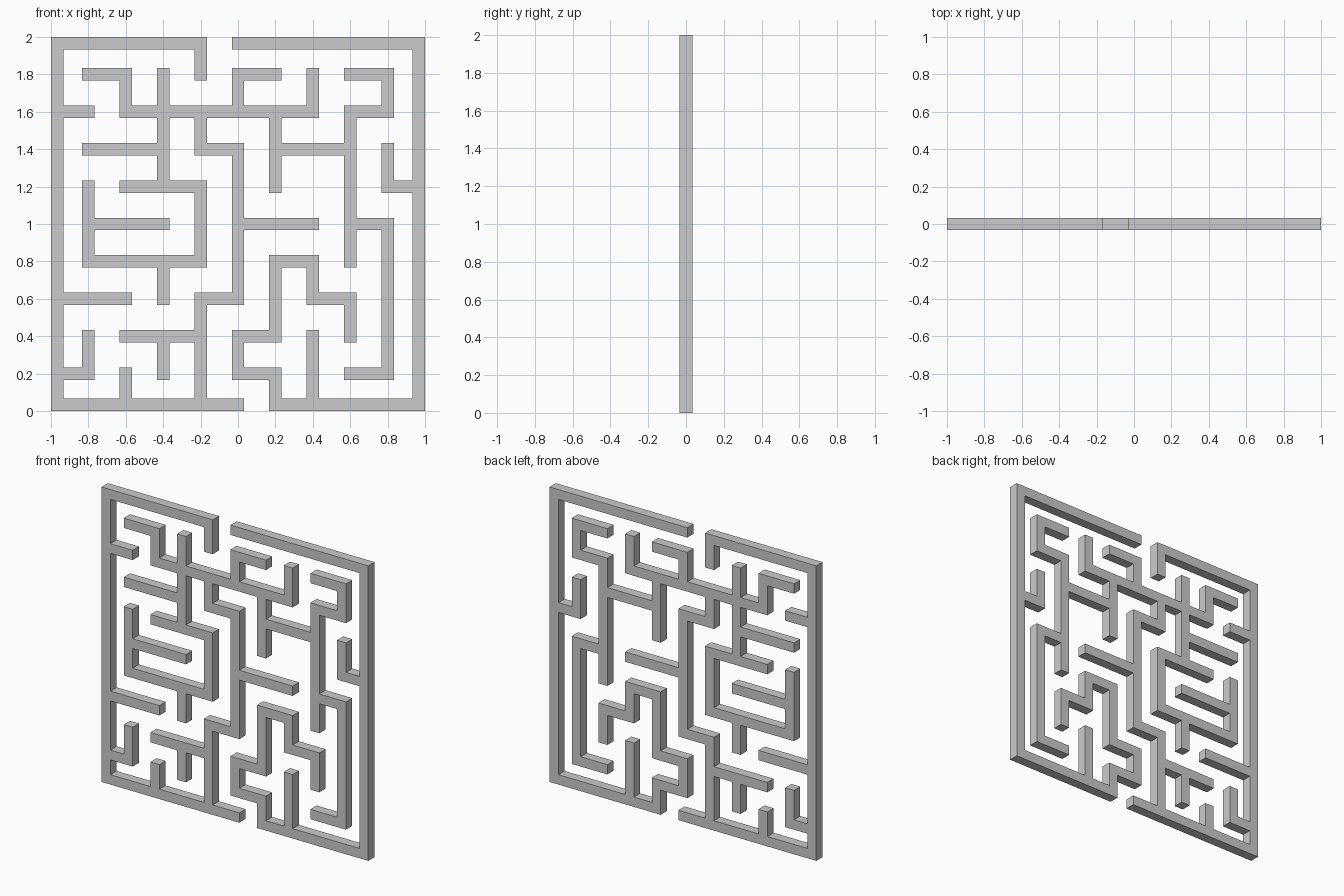
import bpy, bmesh

if "Cube" in bpy.data.objects:
    bpy.data.objects.remove(bpy.data.objects["Cube"])

T = 1 / 15          # wall thickness
PITCH = 0.2         # maze grid spacing
N = 10              # grid divisions per side

# Wall runs "from-to" in grid nodes: one string per row (bottom to top)
ROWS = ["0-5 6-10", "0-1 5-6 8-9", "2-4 5-6", "0-2 4-5 7-8", "1-4 6-7",
        "1-3 5-7 8-9", "2-4 9-10", "1-3 4-5 6-8", "0-1 2-7 8-9",
        "1-2 5-6 8-9", "0-4 5-10"]
# ... and one string per column (left to right)
COLS = ["0-10", "1-2 4-6", "0-1 8-9", "1-2 3-4 6-9", "0-3 4-6 7-8 9-10",
        "1-2 3-7 8-9", "0-1 2-4 6-8", "0-2 3-4 8-9", "2-3 4-8",
        "1-5 6-7 8-9", "0-10"]


def runs(text):
    """Convert node runs to ranges of cells (even = wall strip, odd = passage)."""
    for part in text.split():
        a, b = map(int, part.split("-"))
        yield range(2 * a, 2 * b + 1)


# Mark the occupied cells
cells = set()
for k in range(N + 1):
    for run in runs(ROWS[k]):
        cells.update((c, 2 * k) for c in run)
    for run in runs(COLS[k]):
        cells.update((2 * k, c) for c in run)

# Cell boundaries; the outer walls are inset so the panel is exactly 2 x 2
edges = []
for k in range(N + 1):
    centre = min(max(k * PITCH, T / 2), 2 - T / 2)
    edges += [centre - T / 2, centre + T / 2]

# Flat maze face, then extruded into one continuous solid
bm = bmesh.new()
verts = {}


def vert(i, j):
    if (i, j) not in verts:
        verts[i, j] = bm.verts.new((edges[i] - 1, -T / 2, edges[j]))
    return verts[i, j]


for i, j in sorted(cells):
    bm.faces.new([vert(i, j), vert(i + 1, j), vert(i + 1, j + 1), vert(i, j + 1)])

result = bmesh.ops.extrude_face_region(bm, geom=bm.faces[:], use_keep_orig=True)
moved = [g for g in result["geom"] if isinstance(g, bmesh.types.BMVert)]
bmesh.ops.translate(bm, verts=moved, vec=(0, T, 0))
bmesh.ops.recalc_face_normals(bm, faces=bm.faces[:])

mesh = bpy.data.meshes.new("maze_walls")
bm.to_mesh(mesh)
bm.free()
bpy.context.collection.objects.link(bpy.data.objects.new("maze_walls", mesh))
